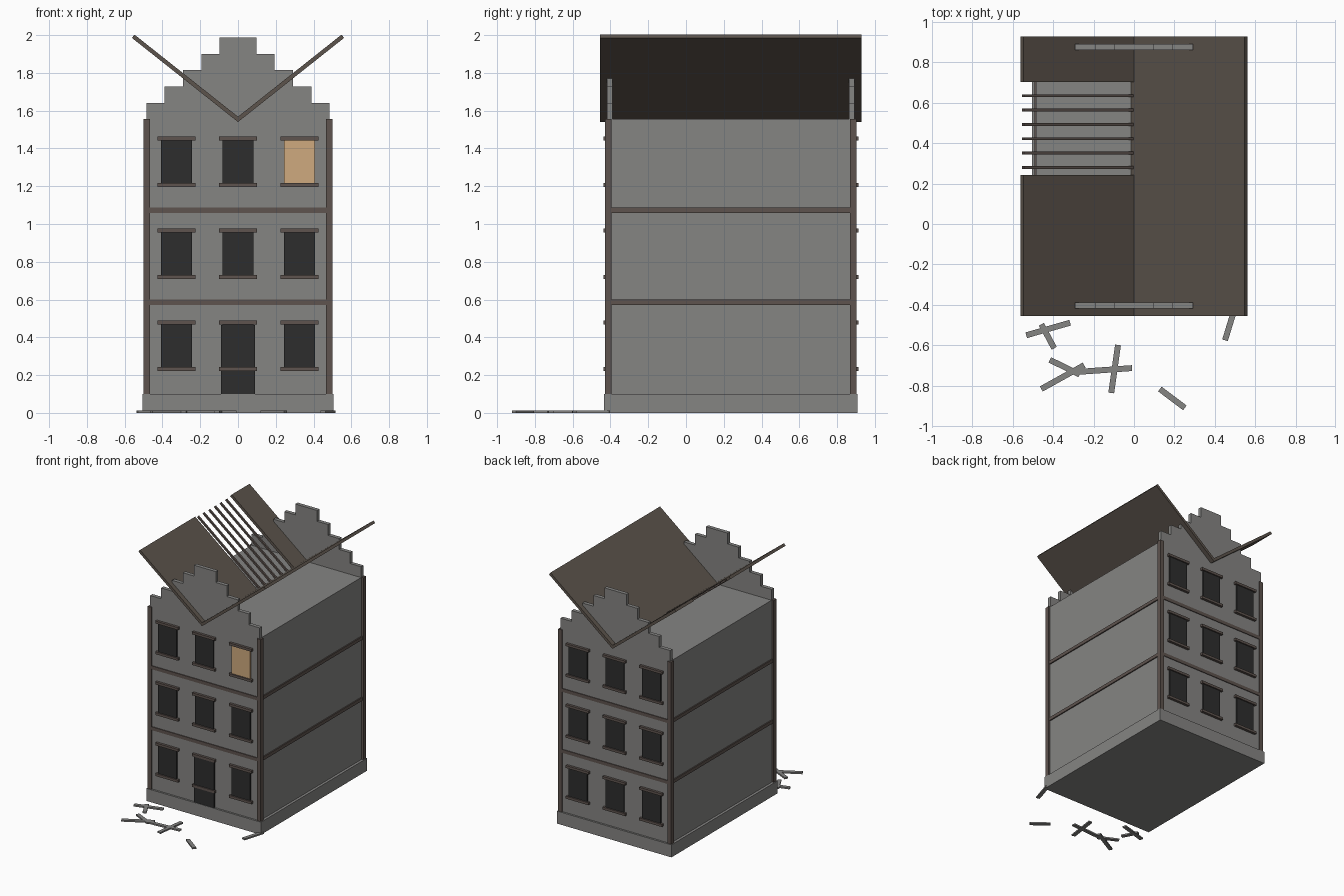
import bpy, bmesh, math
from mathutils import Matrix, Vector

if "Cube" in bpy.data.objects:
    bpy.data.objects.remove(bpy.data.objects["Cube"], do_unlink=True)


def material(name, rgb):
    m = bpy.data.materials.new(name)
    m.use_nodes = True
    m.diffuse_color = (*rgb, 1)
    m.node_tree.nodes["Principled BSDF"].inputs["Base Color"].default_value = (*rgb, 1)
    return m


STONE = material("grey_stone", (0.235, 0.232, 0.226))
TIMBER = material("brown_timber", (0.112, 0.087, 0.077))
ROOF = material("roof_brown", (0.107, 0.088, 0.072))
DARK = material("dark_opening", (0.027, 0.027, 0.027))
TAN = material("tan_board", (0.62, 0.40, 0.21))

MID = 0.237        # middle of the house in y
WALL_X, WALL_Y = 0.485, 0.655
TOP = 1.555


def finish(name, bm, mat):
    bmesh.ops.recalc_face_normals(bm, faces=bm.faces)
    mesh = bpy.data.meshes.new(name)
    bm.to_mesh(mesh)
    bm.free()
    mesh.materials.append(mat)
    obj = bpy.data.objects.new(name, mesh)
    bpy.context.collection.objects.link(obj)
    return obj


def box(name, centre, size, mat, turn=0):
    bm = bmesh.new()
    bmesh.ops.create_cube(bm, size=1, matrix=Matrix.Translation(centre)
                          @ Matrix.Rotation(turn, 4, "Z") @ Matrix.Diagonal((*size, 1)))
    return finish(name, bm, mat)


def prism(name, outline, y0, y1, mat):
    """Extrude an (x, z) outline from y0 to y1."""
    bm = bmesh.new()
    face = bm.faces.new([bm.verts.new((x, y0, z)) for x, z in outline])
    new = bmesh.ops.extrude_face_region(bm, geom=[face])["geom"]
    bmesh.ops.translate(bm, vec=(0, y1 - y0, 0),
                        verts=[v for v in new if isinstance(v, bmesh.types.BMVert)])
    return finish(name, bm, mat)


# Walls, plinth, floor bands and corner posts
box("walls", (0, MID, TOP / 2 + 0.02), (2 * WALL_X, 2 * WALL_Y, TOP - 0.04), STONE)
box("plinth", (0, MID, 0.05), (1.012, 1.34, 0.1), STONE)
for z in (0.586, 1.073):
    box("floor_band", (0, MID, z), (0.988, 1.322, 0.027), TIMBER)
for sx in (-1, 1):
    for sy in (-1, 1):
        box("corner_post", (sx * 0.483, MID + sy * 0.648, (0.1 + TOP) / 2),
            (0.034, 0.034, TOP - 0.1), TIMBER)

# Windows with lintels and sills, front and back
for side, sy in (("front", -1), ("back", 1)):
    wall = MID + sy * WALL_Y
    for floor in range(3):
        z = 0.355 + floor * 0.487
        for col in (-1, 0, 1):
            x = col * 0.325
            boarded = side == "front" and floor == 2 and col == 1
            box(side + "_window", (x, wall, z), (0.164, 0.02, 0.236), TAN if boarded else DARK)
            for name, dz in (("lintel", 0.123), ("sill", -0.122)):
                box(side + "_" + name, (x, wall, z + dz), (0.2, 0.04, 0.02), TIMBER)
box("front_door", (0, MID - WALL_Y, 0.283), (0.178, 0.024, 0.366), DARK)

# Stepped gables
right = []
for i in range(5):
    x = WALL_X - i * 0.097
    right += [(x, TOP - 0.02 if i == 0 else TOP + i * 0.0865), (x, TOP + (i + 1) * 0.0865)]
steps = right + [(-x, z) for x, z in reversed(right)]
for side, sy in (("front", -1), ("back", 1)):
    prism(side + "_gable", steps, MID + sy * WALL_Y, MID + sy * (WALL_Y - 0.03), STONE)

# Valley roof: two slabs tilted outward, the left-hand one broken open
PITCH = math.radians(38.4)
VALLEY = 1.54


def slab(name, sx, y0, y1, mat, start=0.0, end=0.717, low=0.0, high=0.022):
    along = Vector((math.cos(PITCH), math.sin(PITCH)))
    up = Vector((-along.y, along.x))
    pts = [along * a + up * b for a, b in ((start, low), (end, low), (end, high), (start, high))]
    prism(name, [(sx * p.x, VALLEY + p.y) for p in pts], y0, y1, mat)


Y0, Y1 = MID - 0.692, MID + 0.692
slab("left_roof_slab", 1, Y0, Y1, ROOF)
slab("right_roof_front", -1, Y0, 0.242, ROOF)
slab("right_roof_back", -1, 0.704, Y1, ROOF)
for i in range(6):
    y = 0.28 + i * 0.071
    slab("rafter", -1, y - 0.007, y + 0.007, TIMBER, 0.005, 0.71, 0.004, 0.018)

# Fallen rubble: x, y, length, angle
for x, y, length, angle in (
        (-0.425, -0.52, 0.226, 16), (-0.427, -0.556, 0.135, -62),
        (-0.343, -0.709, 0.165, -26), (-0.353, -0.758, 0.243, 29),
        (-0.143, -0.723, 0.267, 4), (-0.096, -0.718, 0.24, 82),
        (0.19, -0.864, 0.155, -37), (0.477, -0.49, 0.18, 73)):
    box("rubble_plank", (x, y, 0.006), (length, 0.029, 0.012), STONE, math.radians(angle))
